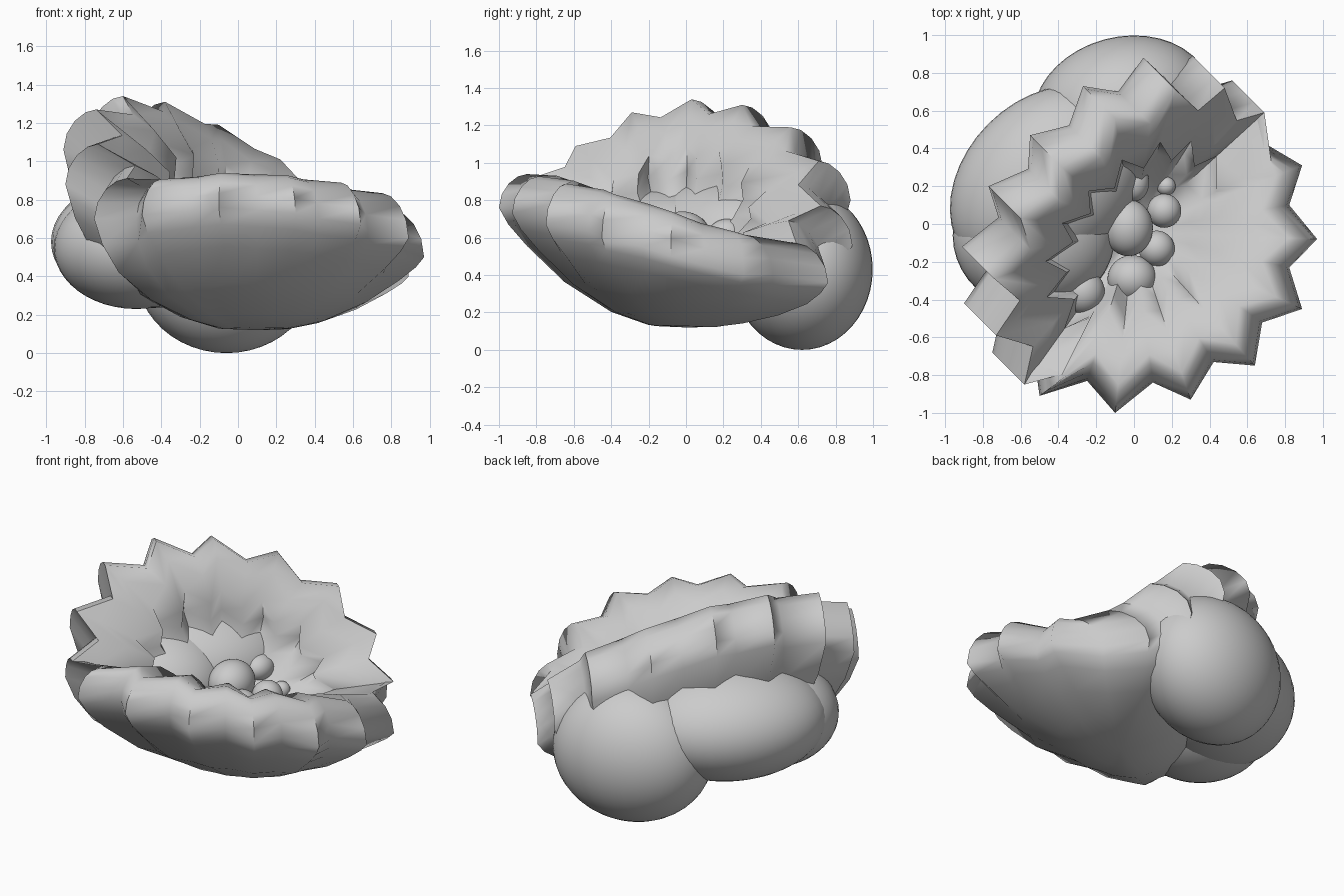
import bpy, bmesh, math
from mathutils import Vector

if "Cube" in bpy.data.objects:
    bpy.data.objects.remove(bpy.data.objects["Cube"])


def finish(ob, angle):
    bpy.ops.object.select_all(action='DESELECT')
    ob.select_set(True)
    bpy.context.view_layer.objects.active = ob
    bpy.ops.object.shade_smooth_by_angle(angle=math.radians(angle))


def ellipsoid(name, loc, radii, turn=0):
    bpy.ops.mesh.primitive_uv_sphere_add(segments=40, ring_count=24, location=loc,
                                         rotation=(0, 0, math.radians(turn)))
    ob = bpy.context.object
    ob.name = name
    ob.scale = radii
    finish(ob, 40)


# Pleated cup: outermost point of each pleat, going round the rim
tips = [Vector(p) for p in (
    (.97, -.08, .50), (.89, .31, .40), (.52, .76, .36), (.31, .89, .56),
    (.05, .88, .80), (-.27, .73, .98), (-.55, .47, 1.10), (-.77, .20, 1.13),
    (-.91, -.12, 1.06), (-.90, -.42, .88), (-.75, -.68, .70), (-.50, -.91, .72),
    (-.10, -1.0, .76), (.30, -.93, .73), (.64, -.75, .67), (.89, -.45, .60))]
base = Vector((.1, 0, .12))
floor = Vector((0, -.04, .47))

# Underside: reach, share of tip height (low side, hood side), valley pull
under = [(.2, .02, .01, 1), (.4, .13, .09, .99), (.65, .38, .27, .97), (.85, .68, .52, .93),
         (.95, .86, .77, .90), (1, 1, 1, .87)]
# Rounded lip: share of inward lean, share of rise
lip = [(.1, .4), (.35, .72), (.68, .93), (1, 1)]
# Inside: reach and share of height for the low side, then for the stepped hood side
inside = [(.85, .90, .85, .89), (.70, .74, .63, .71), (.56, .55, .65, .56),
          (.46, .40, .55, .40), (.34, .22, .40, .22), (.18, .06, .20, .07)]


def section(tip, hood, valley):
    pts = []
    for f, g_low, g_hood, pull in under:
        k = f * (pull if valley else 1)
        g = g_low + (g_hood - g_low) * hood
        p = base.lerp(tip, k)
        p.z = base.z + (tip.z - base.z) * g
        if valley:
            p.z += (.62 - tip.z) * (1 - pull) * hood
        pts.append(p)
    edge = pts[-1].copy()
    # the low side leans to the centre, the hood leans out over the opening
    inward = (floor - edge).to_2d().normalized() * .15
    rise = .18 + .06 * max(0, edge.x)
    lean = Vector((inward.x, inward.y, rise)).lerp(Vector((.17, -.17, .21)), hood)
    for a, b in lip:
        pts.append(edge + Vector((lean.x * a, lean.y * a, lean.z * b)))
    crest = pts[-1].copy()
    for f0, w0, f1, w1 in inside:
        f = f0 + (f1 - f0) * hood
        w = w0 + (w1 - w0) * hood
        p = floor.lerp(crest, f * (.93 if valley else 1))
        p.z = floor.z + (crest.z - floor.z) * w
        pts.append(p)
    return pts


def hood_of(p):
    return min(1, max(0, ((p.y - p.x) / 1.414 + .35) / .3))


bm = bmesh.new()
columns = []
for i, t in enumerate(tips):
    mid = (t + tips[(i + 1) % len(tips)]) / 2
    for point, valley in ((t, False), (mid, True)):
        columns.append([bm.verts.new(p) for p in section(point, hood_of(point), valley)])
bottom, centre = bm.verts.new(base), bm.verts.new(floor)
for i, a in enumerate(columns):
    b = columns[(i + 1) % len(columns)]
    bm.faces.new((bottom, b[0], a[0]))
    for j in range(len(a) - 1):
        bm.faces.new((a[j], b[j], b[j + 1], a[j + 1]))
    bm.faces.new((a[-1], b[-1], centre))
bmesh.ops.recalc_face_normals(bm, faces=bm.faces)
me = bpy.data.meshes.new("pleated_cup")
bm.to_mesh(me)
bm.free()
cup = bpy.data.objects.new("pleated_cup", me)
bpy.context.collection.objects.link(cup)
finish(cup, 75)

# Large rounded lobes behind the cup
ellipsoid("back_lobe", (-.06, .62, .43), (.48, .37, .43), 15)
ellipsoid("left_lobe", (-.46, .22, .58), (.58, .44, .345), 45)
ellipsoid("lower_left_lobe", (-.53, -.06, .55), (.43, .40, .32))

# Small balls resting in the cup
balls = [(-.03, -.02, .61, .13, .15), (0, .22, .62, .08, .10), (.17, .2, .53, .05, .05),
         (.16, .07, .54, .09, .09), (.12, -.13, .54, .095, .095),
         (-.01, -.29, .55, .13, .125), (-.27, -.36, .60, .115, .12)]
for i, (x, y, z, rx, ry) in enumerate(balls):
    ellipsoid(f"inner_ball_{i + 1}", (x, y, z), (rx, ry, rx))
